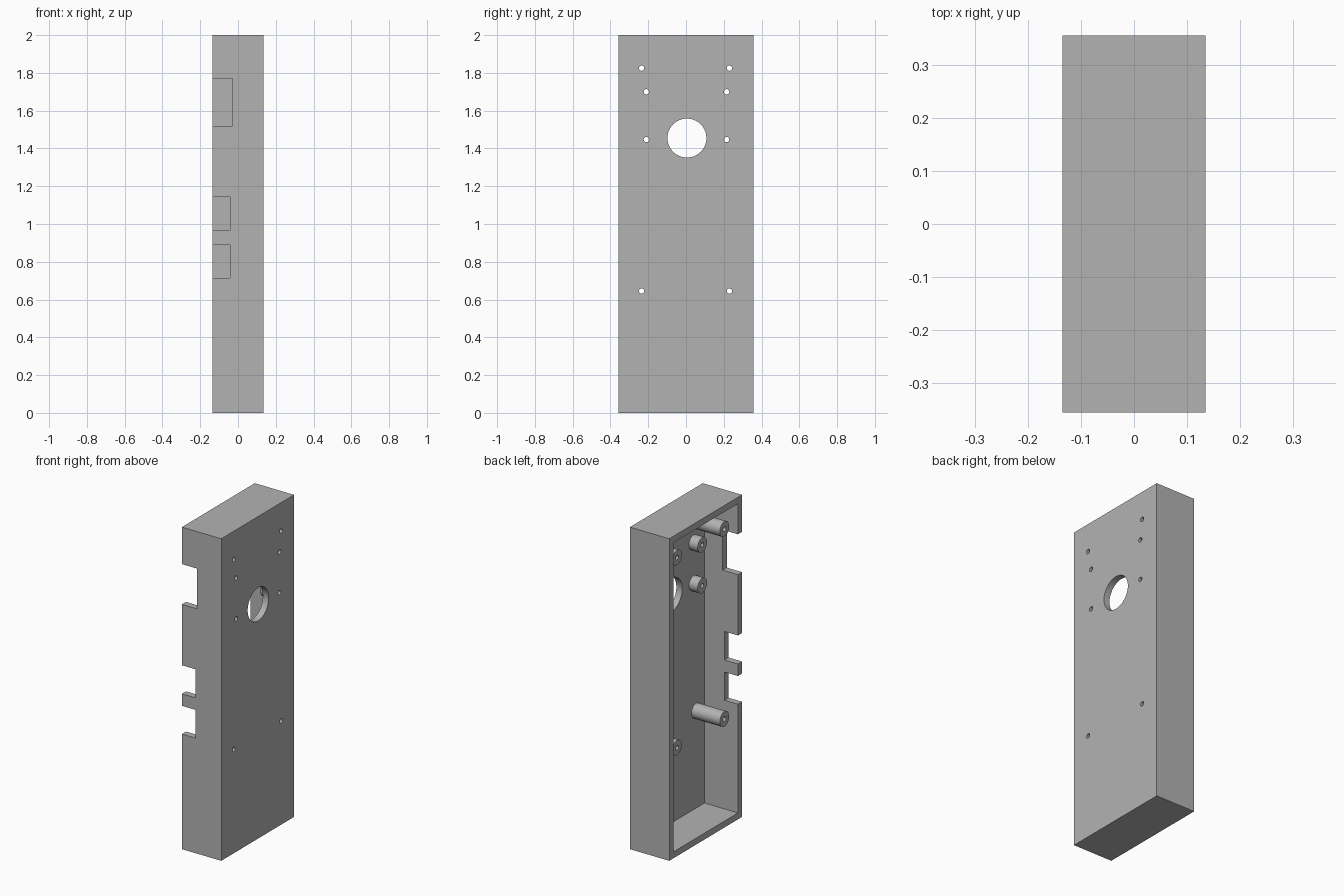
import bpy
import bmesh
from math import pi, radians
from mathutils import Matrix, Vector

cube = bpy.data.objects.get("Cube")
if cube:
    bpy.data.objects.remove(cube, do_unlink=True)

grey = bpy.data.materials.new("plain grey")
grey.use_nodes = True
COLOUR = (0.45, 0.45, 0.45, 1)
grey.diffuse_color = COLOUR
grey.node_tree.nodes["Principled BSDF"].inputs["Base Color"].default_value = COLOUR

# Overall size
HX, HY, TOP, WALL = 0.135, 0.357, 2.0, 0.04
FLOOR = HX - WALL


def add_box(bm, low, high):
    low, high = Vector(low), Vector(high)
    place = Matrix.Translation((low + high) / 2) @ Matrix.Diagonal((*(high - low), 1))
    bmesh.ops.create_cube(bm, size=1, matrix=place)


def add_rod(bm, y, z, radius, x0, x1, sides=48):
    place = Matrix.Translation(((x0 + x1) / 2, y, z)) @ Matrix.Rotation(pi / 2, 4, "Y")
    bmesh.ops.create_cone(bm, cap_ends=True, segments=sides, radius1=radius,
                          radius2=radius, depth=x1 - x0, matrix=place)


def make(name, bm):
    mesh = bpy.data.meshes.new(name)
    bm.to_mesh(mesh)
    bm.free()
    mesh.materials.append(grey)
    obj = bpy.data.objects.new(name, mesh)
    bpy.context.collection.objects.link(obj)
    return obj


def select(obj):
    bpy.ops.object.select_all(action="DESELECT")
    obj.select_set(True)
    bpy.context.view_layer.objects.active = obj


def cut(obj, bm):
    cutter = make("cutter", bm)
    cutter.hide_render = True
    mod = obj.modifiers.new("cut", "BOOLEAN")
    mod.operation, mod.solver, mod.object = "DIFFERENCE", "EXACT", cutter
    select(obj)
    bpy.ops.object.modifier_apply(modifier=mod.name)
    bpy.data.objects.remove(cutter, do_unlink=True)


def smooth(obj):
    select(obj)
    bpy.ops.object.shade_smooth_by_angle(angle=radians(30))


# Posts: name, y, z, x of the free end
posts = []
for level, z, tip in (("top", 1.825, -0.1), ("upper", 1.70, 0.035),
                      ("middle", 1.447, 0.035), ("lower", 0.645, -0.1)):
    spread = (-0.235, 0.23) if tip < 0 else (-0.21, 0.215)
    for side, y in zip(("front", "back"), spread):
        posts.append((f"{level}_{side}_post", y, z, tip))

# Open tray
bm = bmesh.new()
add_box(bm, (-HX, -HY, 0), (HX, HY, TOP))
case = make("case", bm)

bm = bmesh.new()
add_box(bm, (-HX - 0.1, -HY + WALL, WALL), (FLOOR, HY - WALL, TOP - WALL))
cut(case, bm)

# Notches in the front wall
bm = bmesh.new()
for z0, z1, depth in ((1.52, 1.77, -0.03), (0.965, 1.142, -0.042), (0.715, 0.89, -0.042)):
    add_box(bm, (-HX - 0.1, -HY - 0.1, z0), (depth, -HY + WALL + 0.02, z1))
cut(case, bm)

# Round window and screw holes through the panel
bm = bmesh.new()
add_rod(bm, 0.005, 1.455, 0.103, FLOOR - 0.02, HX + 0.05, 64)
for name, y, z, tip in posts:
    add_rod(bm, y, z, 0.014, FLOOR - 0.02, HX + 0.05, 24)
cut(case, bm)
smooth(case)

# Hollow screw posts standing on the panel
for name, y, z, tip in posts:
    bm = bmesh.new()
    add_rod(bm, y, z, 0.046, tip, FLOOR)
    post = make(name, bm)
    bm = bmesh.new()
    add_rod(bm, y, z, 0.014, tip - 0.05, HX + 0.05, 24)
    cut(post, bm)
    smooth(post)
